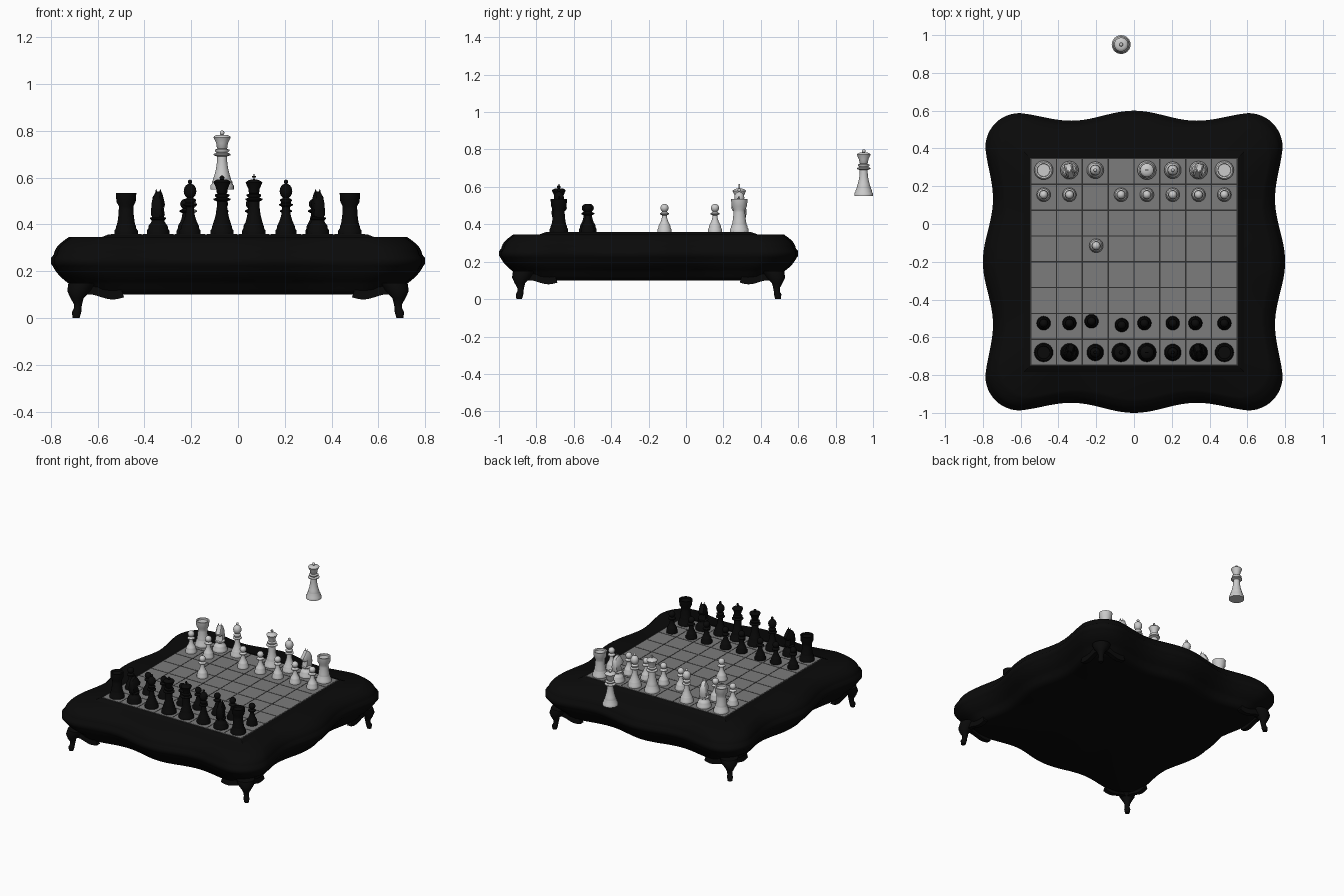
import bpy, bmesh
from math import sin, cos, pi, radians
from mathutils import Matrix

if "Cube" in bpy.data.objects:
    bpy.data.objects.remove(bpy.data.objects["Cube"])


def material(name, v):
    m = bpy.data.materials.new(name)
    m.diffuse_color = (v, v, v, 1)
    m.use_nodes = True
    m.node_tree.nodes["Principled BSDF"].inputs["Base Color"].default_value = m.diffuse_color
    return m


BLACK = material("black_lacquer", 0.003)
WHITE = material("white_ivory", 0.8)
BOARD = material("board_grey", 0.2)
LINE = material("board_lines", 0.03)
CY = -0.2          # table centre in y
TOP = 0.358        # playing surface
STEP = 0.1367      # square pitch


def finish(name, bm, mat, angle=40):
    bmesh.ops.remove_doubles(bm, verts=bm.verts, dist=1e-5)
    bmesh.ops.recalc_face_normals(bm, faces=bm.faces)
    for f in bm.faces:
        f.smooth = True
    for e in bm.edges:
        e.smooth = e.calc_face_angle(0) < radians(angle)
    me = bpy.data.meshes.new(name)
    bm.to_mesh(me)
    bm.free()
    me.materials.append(mat)
    return me


def place(name, me, loc=(0, CY, 0), yaw=0):
    ob = bpy.data.objects.new(name, me)
    ob.location = loc
    ob.rotation_euler.z = yaw
    bpy.context.collection.objects.link(ob)


def loft(bm, rings):
    vs = [[bm.verts.new(p) for p in r] for r in rings]
    n = len(vs[0])
    for a, b in zip(vs, vs[1:]):
        for i in range(n):
            j = (i + 1) % n
            bm.faces.new((a[i], a[j], b[j], b[i]))
    for r in (vs[0], vs[-1]):
        if (r[0].co - r[n // 2].co).length > 1e-4:
            bm.faces.new(r)


def circle(r, z, n, c=0):
    return [(c + r * cos(2 * pi * i / n), c + r * sin(2 * pi * i / n), z) for i in range(n)]


def box(bm, loc, size):
    bmesh.ops.create_cube(bm, size=1, matrix=Matrix.Translation(loc) @ Matrix.Diagonal((*size, 1)))


# Wavy serpentine outline of the table
def outline():
    half, rad, n = 0.775, 0.17, 40
    s = half - rad

    def wave(t):
        return -0.003 + 0.028 * cos(pi * t / 0.34) * (1 - 0.3 * (t / s) ** 2)
    ts = [s * (2 * i / n - 1) for i in range(n + 1)]
    side = [(half + wave(t), t) for t in ts]
    r = rad + wave(s)
    side += [(s + r * cos(pi * i / 24), s + r * sin(pi * i / 24)) for i in range(1, 12)]
    pts = []
    for k in range(4):
        c, q = round(cos(k * pi / 2)), round(sin(k * pi / 2))
        pts += [(x * c - y * q, x * q + y * c) for x, y in side]
    return pts


# Table body: the outline swept through a bulging moulded profile
OUT = outline()
T = [i / 6 for i in range(7)]
upper = [(.905 + .08 * t + .018 * sin(pi * t), .345 - .075 * t) for t in T]
lower = [(.99 - .09 * t + .012 * sin(pi * t), .222 - .078 * t) for t in T]
body = [(0, .345)] + upper + [(1, .256), (1, .232)] + lower
body += [(.885, .122), (.86, .106), (.83, .1), (0, .1)]
bm = bmesh.new()
loft(bm, [[(x * s, y * s, z) for x, y in OUT] for s, z in body])
place("table_body", finish("table_body", bm, BLACK, 50))

# Raised plinth under the board
bm = bmesh.new()
loft(bm, [[(h * a, h * b, z) for a, b in ((1, 1), (-1, 1), (-1, -1), (1, -1))]
          for h, z in ((.59, .34), (.582, .346), (.553, .357))])
place("board_plinth", finish("board_plinth", bm, BLACK, 20))

# Board: dark sheet with 64 separate squares
bm = bmesh.new()
box(bm, (0, 0, .354), (1.1, 1.1, .007))
place("board_lines", finish("board_lines", bm, LINE))
COLS = [(i - 3.5) * STEP for i in range(8)]
bm = bmesh.new()
for x in COLS:
    for y in COLS:
        box(bm, (x, y, .3555), (.13, .13, .007))
place("board_squares", finish("board_squares", bm, BOARD))

# Cabriole legs (centre, height, radius) with scalloped side brackets
bm = bmesh.new()
leg = [(.665, .15, .06), (.68, .115, .05), (.688, .085, .028), (.684, .06, .018),
       (.686, .04, .016), (.69, .025, .02), (.692, 0, .015)]
loft(bm, [circle(r, z, 16, c) for c, z, r in leg])
us = [.7 - .213 * i / 14 for i in range(15)]
edge = [(u, .09 + .011 * cos(2 * pi * (u - .64) / .21)) for u in us] + [(.5, .125), (.7, .14)]
loft(bm, [[(u, d, z) for u, z in edge] for d in (.66, .69)])
loft(bm, [[(d, u, z) for u, z in edge] for d in (.66, .69)])
leg_mesh = finish("leg", bm, BLACK)
for k, nm in enumerate(("back_right", "back_left", "front_left", "front_right")):
    place(nm + "_leg", leg_mesh, yaw=k * pi / 2)


# Turned profile parts as (radius, height)
def foot(r):
    return [(0, 0), (r, 0), (r, .016), (r * .87, .024), (r * .87, .033), (r * .76, .041)]


def stem(r0, z0, r1, z1):
    return [(r1 + (r0 - r1) * (1 - t) ** 2, z0 + (z1 - z0) * t) for t in [i / 5 for i in range(6)]]


def collar(r, z):
    return [(r, z), (r, z + .005), (r * .62, z + .01)]


def ball(r, z, h):
    return [(r * cos(a), z + h * sin(a)) for a in [pi / 12 * i for i in range(-4, 7)]]


def crown(r, z):
    return [(r * .6, z - .045), (r * .68, z - .025), (r, z), (r * .9, z + .005), (r * .6, z + .011)]


NECK = collar(.037, .146) + collar(.031, .164)
PROF = {
    "pawn": foot(.037) + stem(.027, .043, .013, .09) + collar(.025, .096) + ball(.022, .129, .022),
    "rook": foot(.05) + stem(.038, .045, .031, .12) + [(.041, .138), (.044, .176), (.035, .176),
                                                      (.033, .165), (0, .165)],
    "bishop": foot(.045) + stem(.033, .045, .016, .117) + collar(.029, .123) + collar(.025, .143)
    + ball(.027, .184, .032)[:-1] + ball(.009, .224, .009),
    "queen": foot(.05) + stem(.038, .045, .021, .14) + NECK + crown(.037, .222) + ball(.01, .241, .01),
    "king": foot(.05) + stem(.038, .045, .023, .14) + NECK + crown(.036, .22) + [(0, .236)],
    "knight": foot(.048) + stem(.034, .045, .027, .06) + collar(.034, .065) + [(0, .076)],
}
# Horse head side outline (forward, height)
HEAD = [(.026, .07), (.012, .108), (.016, .118), (.032, .113), (.042, .13), (.028, .152),
        (.008, .182), (-.018, .168), (-.034, .135), (-.036, .1), (-.03, .07)]


def piece_mesh(kind, colour, mat):
    bm = bmesh.new()
    loft(bm, [circle(r, z, 24) for r, z in PROF[kind]])
    if kind == "king":       # small cross finial
        box(bm, (0, 0, .244), (.006, .006, .026))
        box(bm, (0, 0, .246), (.018, .006, .006))
    if kind == "knight":     # head in tapered layers, plus two ears
        loft(bm, [[(x * (1.4 - 2.5 * z), u * s, .125 + (z - .125) * s) for u, z in HEAD]
                  for x, s in ((-.02, .78), (-.013, 1), (.013, 1), (.02, .78))])
        for sx in (-1, 1):
            bmesh.ops.create_cone(bm, cap_ends=True, segments=6, radius1=.007, radius2=.001, depth=.026,
                                  matrix=Matrix.Translation((sx * .009, .003, .18)))
    return finish(colour + "_" + kind, bm, mat, 45)


# Set out both armies; some pawns stand slightly off their squares
ORDER = ["rook", "knight", "bishop", "queen", "king", "bishop", "knight", "rook"]
white_pawns = [(x, .155) for x in COLS]
white_pawns[2] = (-.2, -.115)
black_pawns = [(x, -.525) for x in COLS]
black_pawns[2], black_pawns[3], black_pawns[4] = (-.225, -.515), (-.065, -.535), (.055, -.525)
black_pawns[6] = (.325, -.525)
for colour, mat, row, pawns, turn in (("white", WHITE, .285, white_pawns, pi),
                                      ("black", BLACK, -.68, black_pawns, 0)):
    meshes = {k: piece_mesh(k, colour, mat) for k in PROF}
    for x, y in pawns:
        place(colour + "_pawn", meshes["pawn"], (x, y, TOP))
    for x, kind in zip(COLS, ORDER):
        inward = radians(15) if (x > 0) == (turn == 0) else -radians(15)
        loc = (x, row, TOP)
        if colour == "white" and kind == "queen":   # queen held off the board
            loc = (-.068, .95, .55)
        place(colour + "_" + kind, meshes[kind], loc, turn + inward * (kind == "knight"))
